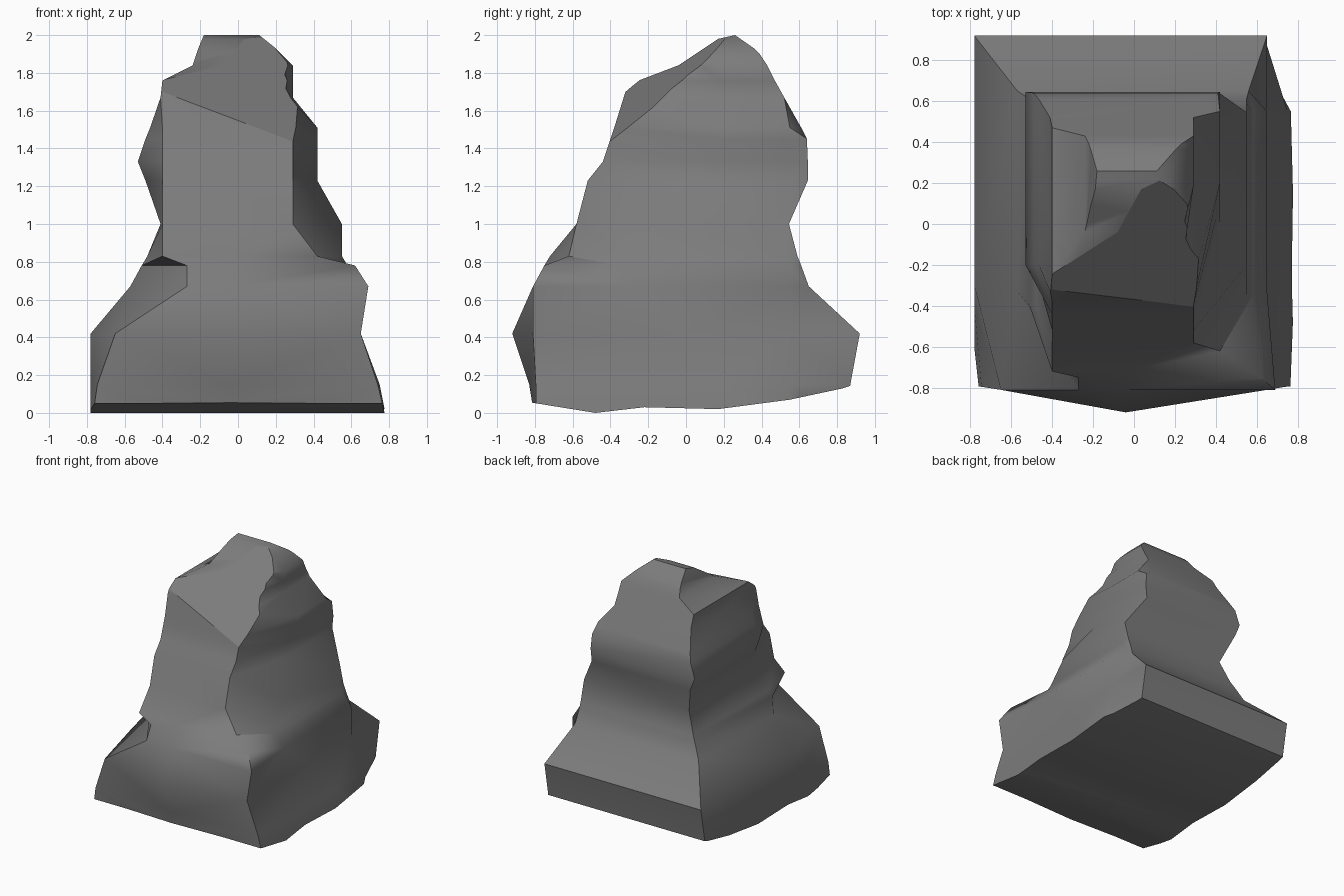
import bpy, bmesh
from mathutils import Vector

if "Cube" in bpy.data.objects:
    bpy.data.objects.remove(bpy.data.objects["Cube"])


def make_object(name, bm):
    bmesh.ops.recalc_face_normals(bm, faces=bm.faces)
    mesh = bpy.data.meshes.new(name)
    bm.to_mesh(mesh)
    bm.free()
    obj = bpy.data.objects.new(name, mesh)
    bpy.context.collection.objects.link(obj)
    return obj


def loft(name, rings):
    bm = bmesh.new()
    vs = [[bm.verts.new(p) for p in ring] for ring in rings]
    n = len(vs[0])
    for a, b in zip(vs, vs[1:]):
        for i in range(n):
            j = (i + 1) % n
            bm.faces.new((a[i], a[j], b[j], b[i]))
    bm.faces.new(vs[0][::-1])
    bm.faces.new(vs[-1])
    bmesh.ops.triangulate(bm, faces=bm.faces)
    return make_object(name, bm)


RIDGE = {0.15: -0.83, 0.42: -0.92}   # bulge in the middle of the front


def section(z, front, back, fl, fr, bl, br, left_y, right_y, corner):
    # one horizontal slice of the rock
    mid = max(fl + 0.02, min(-0.04, fr - 0.02))
    right_back = min(0.55, back - 0.06)
    fr_y = front + 0.1 if z == 0.83 else front
    pts = [(fl, front), (mid, RIDGE.get(z, front)), (fr, fr_y), (br, right_y),
           (br, right_back), (corner, back), (bl, back), (bl, left_y)]
    return [(x, y, z) for x, y in pts]


# z, front y, back y, front left/right x, rear left/right x,
# y where left/right side reaches rear width, back right corner x
lower = [
    (-0.10, -0.79, 0.85, -0.78, 0.80, -0.78, 0.80, -0.30, 0.00, 0.65),
    (0.15, -0.795, 0.87, -0.745, 0.74, -0.78, 0.75, -0.40, 0.20, 0.65),
    (0.42, -0.81, 0.92, -0.65, 0.65, -0.78, 0.65, -0.30, 0.00, 0.65),
    (0.67, -0.81, 0.65, -0.27, 0.69, -0.57, 0.65, -0.33, -0.33, 0.56),
    (0.78, -0.75, 0.61, -0.27, 0.62, -0.51, 0.58, -0.40, -0.35, 0.55),
    (0.83, -0.72, 0.59, -0.40, 0.42, -0.48, 0.55, -0.40, -0.35, 0.55),
    (1.00, -0.58, 0.545, -0.40, 0.29, -0.41, 0.55, -0.25, -0.20, 0.55),
    (1.23, -0.52, 0.645, -0.40, 0.29, -0.49, 0.42, -0.20, 0.00, 0.41),
    (1.33, -0.44, 0.645, -0.40, 0.29, -0.53, 0.42, -0.20, 0.10, 0.42),
    (1.45, -0.40, 0.64, -0.40, 0.29, -0.49, 0.42, -0.20, 0.18, 0.41),
    (1.51, -0.38, 0.61, -0.40, 0.29, -0.465, 0.42, -0.20, 0.20, 0.32),
]
# z, front y, back y, left x, front right x, rear right x
upper = [
    (1.67, -0.33, 0.52, -0.41, 0.27, 0.29),
    (1.76, -0.30, 0.47, -0.40, 0.22, 0.29),
    (1.84, -0.25, 0.43, -0.24, 0.18, 0.29),
    (1.93, -0.20, 0.37, -0.21, 0.14, 0.20),
    (2.05, -0.10, 0.20, -0.16, 0.04, 0.05),
]
rings = [section(*r) for r in lower]
rings += [section(z, f, b, l, fr, l, r, 0.0, min(0.18, b - 0.1), r)
          for z, f, b, l, fr, r in upper]
rock = loft("rock", rings)

# side profile that trims the uneven base and the sloping top
profile = [(-1.1, 0.10), (-0.48, 0.0), (-0.22, 0.03), (0.17, 0.02), (0.55, 0.07),
           (0.83, 0.13), (1.1, 0.22), (1.1, 1.80), (0.43, 1.86), (0.36, 1.93),
           (0.26, 2.0), (0.17, 1.98), (-0.04, 1.84), (-0.25, 1.76), (-0.32, 1.70),
           (-1.1, 1.5)]
trim = loft("side_trim", [[(x, y, z) for y, z in profile] for x in (-1.2, 1.2)])
trim.hide_render = True
mod = rock.modifiers.new("trim", 'BOOLEAN')
mod.operation = 'INTERSECT'
mod.solver = 'EXACT'
mod.object = trim
bpy.context.view_layer.objects.active = rock
rock.select_set(True)
bpy.ops.object.modifier_apply(modifier=mod.name)
bpy.data.objects.remove(trim)

# slanted brow facet at the upper front
a, b, c = Vector((-0.4, -0.32, 1.7)), Vector((0.29, -0.4, 1.44)), Vector((0.1, 0.18, 1.97))
normal = (b - a).cross(c - a).normalized()
bm = bmesh.new()
bm.from_mesh(rock.data)
cut = bmesh.ops.bisect_plane(bm, geom=bm.verts[:] + bm.edges[:] + bm.faces[:],
                             plane_co=a, plane_no=normal, clear_outer=True)
edges = [e for e in cut["geom_cut"] if isinstance(e, bmesh.types.BMEdge)]
bmesh.ops.holes_fill(bm, edges=edges, sides=0)
for e in edges:
    e.smooth = False
bmesh.ops.recalc_face_normals(bm, faces=bm.faces)
bm.to_mesh(rock.data)
bm.free()

# dark grey stone
stone = bpy.data.materials.new("stone")
stone.diffuse_color = (0.2, 0.2, 0.2, 1)
stone.use_nodes = True
stone.node_tree.nodes["Principled BSDF"].inputs["Base Color"].default_value = stone.diffuse_color
rock.data.materials.clear()
rock.data.materials.append(stone)
for p in rock.data.polygons:
    p.material_index = 0

bpy.ops.object.select_all(action='DESELECT')
rock.select_set(True)
bpy.context.view_layer.objects.active = rock
bpy.ops.object.shade_smooth_by_angle(angle=0.8)
